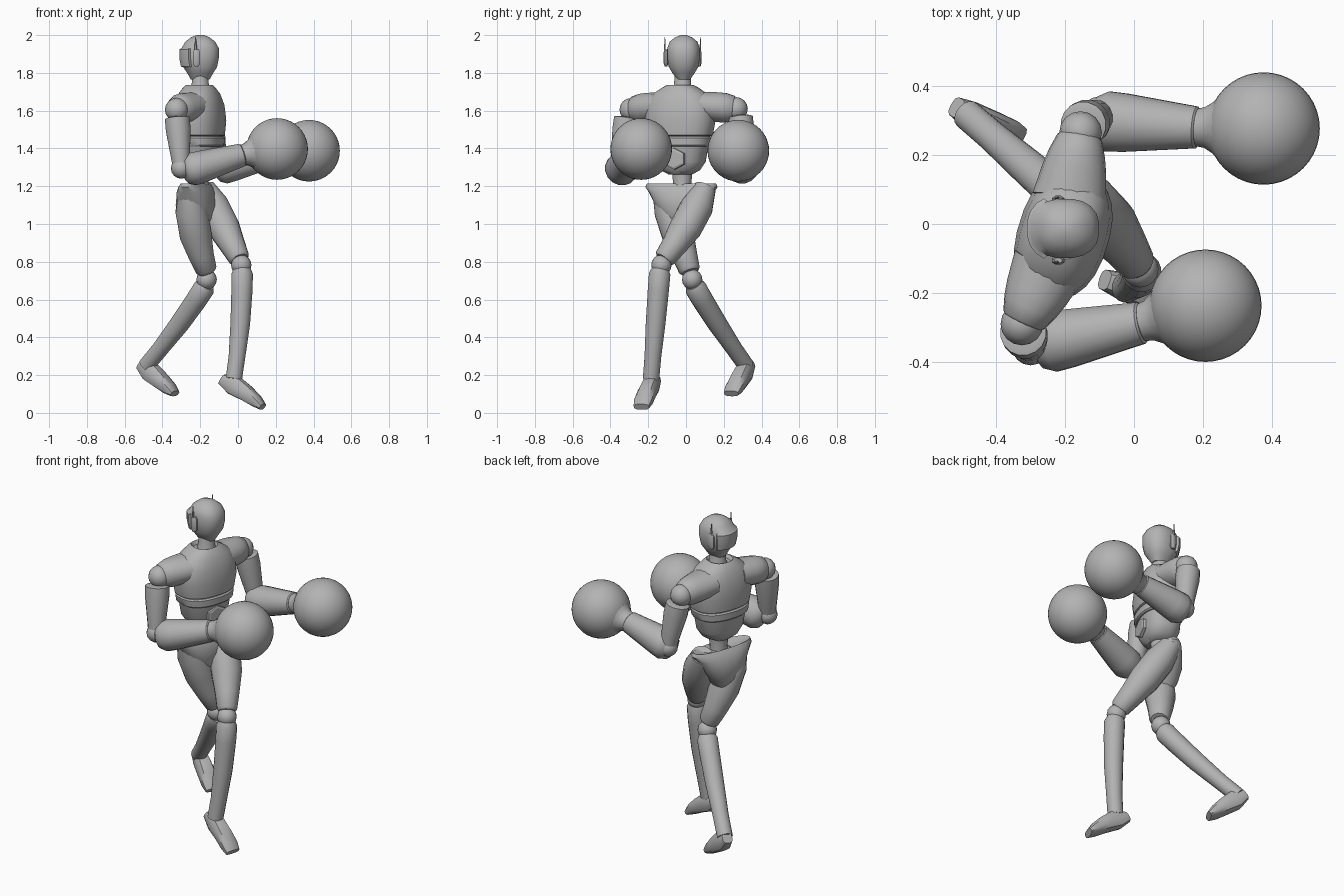
import bpy, bmesh, math
from mathutils import Vector

if "Cube" in bpy.data.objects:
    bpy.data.objects.remove(bpy.data.objects["Cube"], do_unlink=True)

COLOUR = (0.45, 0.45, 0.45, 1)
grey = bpy.data.materials.new("plain grey")
grey.use_nodes = True
grey.diffuse_color = COLOUR
grey.node_tree.nodes["Principled BSDF"].inputs["Base Color"].default_value = COLOUR

UP = Vector((0, 0, 1))
SIDE = Vector((0, 1, 0))                        # sideways axis of head and legs
LEFT = Vector((0.3, 0.95, 0)).normalized()      # sideways axis of the turned trunk
FORWARD = LEFT.cross(UP)


def finish(name, bm, angle):
    bmesh.ops.recalc_face_normals(bm, faces=bm.faces)
    mesh = bpy.data.meshes.new(name)
    bm.to_mesh(mesh)
    bm.free()
    mesh.materials.append(grey)
    part = bpy.data.objects.new(name, mesh)
    bpy.context.collection.objects.link(part)
    bpy.ops.object.select_all(action="DESELECT")
    part.select_set(True)
    bpy.context.view_layer.objects.active = part
    bpy.ops.object.shade_smooth_by_angle(angle=math.radians(angle))


def loft(name, points, sizes, side=SIDE, axis=None, sides=16, power=1.0, edit=None, angle=40):
    """Skin rings, each with a (half width, half depth) size, along a path."""
    bm = bmesh.new()
    loops = []
    last = len(points) - 1
    for i, (point, size) in enumerate(zip(points, sizes)):
        along = axis or (points[min(i + 1, last)] - points[max(i - 1, 0)]).normalized()
        across = (side - along * side.dot(along)).normalized()
        front = across.cross(along)
        loop = []
        for k in range(sides):
            turn = math.tau * (k + 0.5) / sides
            u, v = [math.copysign(abs(w) ** power, w) for w in (math.cos(turn), math.sin(turn))]
            loop.append(bm.verts.new(point + across * u * size[0] + front * v * size[-1]))
        loops.append(loop)
    for low, high in zip(loops, loops[1:]):
        for k in range(sides):
            bm.faces.new((low[k - 1], low[k], high[k], high[k - 1]))
    bm.faces.new(loops[0])
    bm.faces.new(loops[-1])
    if edit:
        edit(bm)
    finish(name, bm, angle)


def stack(name, x, y, profile, **options):
    """Level rings above one spot, from rows of height and sizes."""
    loft(name, [Vector((x, y, row[0])) for row in profile],
         [row[1:] for row in profile], axis=UP, **options)


def limb(name, start, end, profile, bow=(0, 0, 0), **options):
    """Tapered tube with a gentle bow, from rows of fraction and sizes."""
    points = [start.lerp(end, row[0]) + Vector(bow) * 4 * row[0] * (1 - row[0])
              for row in profile]
    loft(name, points, [row[1:] for row in profile], **options)


def ball(name, centre, radius, segments=16):
    bm = bmesh.new()
    bmesh.ops.create_uvsphere(bm, u_segments=segments, v_segments=segments // 2, radius=radius)
    bmesh.ops.translate(bm, verts=bm.verts, vec=centre)
    finish(name, bm, 60)


def sink_visor(bm):
    bm.normal_update()
    faces = [f for f in bm.faces if f.normal.x > 0.45
             and 1.83 < f.calc_center_median().z < 1.93]
    bmesh.ops.inset_region(bm, faces=faces, thickness=0.006, depth=-0.012)


# Head with a sunken visor, ear pods and antennae
stack("head", -0.2, -0.013, [
    (1.765, .035, .05), (1.8, .06, .07), (1.83, .078, .09), (1.88, .087, .1),
    (1.93, .087, .1), (1.965, .074, .08), (1.988, .046, .05), (2, .015, .02)],
    sides=20, power=0.85, edit=sink_visor)
stack("neck", -0.2, -0.018, [(1.69, .06), (1.73, .047), (1.8, .042)])
for name, sign in (("left", 1), ("right", -1)):
    ear = -0.018 + sign * 0.088
    stack(name + "_ear_pod", -0.22, ear, [
        (1.835, .008, .012), (1.85, .013, .02), (1.91, .013, .02), (1.925, .008, .012)], sides=8)
    stack(name + "_antenna", -0.224, ear + sign * 0.006, [(1.92, .005, .008), (1.99, .002)], sides=6)

# Trunk, turned to its right
TRUNK = (-0.205, -0.03)
TURNED = {"side": LEFT, "sides": 24, "power": 0.85}
stack("chest", *TRUNK, [
    (1.465, .165, .118), (1.47, .174, .126), (1.55, .19, .132), (1.63, .185, .122),
    (1.69, .145, .102), (1.725, .09, .08), (1.735, .07, .07), (1.715, .058, .056)], **TURNED)
stack("rib_band", *TRUNK, [
    (1.41, .156, .117), (1.417, .164, .125), (1.455, .17, .126), (1.462, .164, .118)], **TURNED)
stack("abdomen", *TRUNK, [
    (1.262, .06), (1.285, .105, .085), (1.33, .135, .104), (1.47, .16, .115)], **TURNED)
belly = Vector((*TRUNK, 1.345)) + FORWARD * 0.1
limb("belly_plate", belly, belly + FORWARD * 0.02,
     [(0, .066, .058), (.8, .064, .056), (1, .052, .045)], side=LEFT, sides=6, angle=20)
stack("waist", -0.205, -0.02, [(1.13, .06), (1.2, .048), (1.28, .055)])
stack("pelvis", -0.222, -0.024, [
    (.96, .035, .05), (1.03, .085, .085), (1.1, .14, .1), (1.165, .175, .088),
    (1.195, .198, .07), (1.215, .19, .055), (1.195, .1, .04)], **TURNED)

# Arms: shoulder, elbow, forearm start, forearm end, glove centre
ARMS = {
    "left": ((-.155, .265, 1.61), (-.1, .315, 1.3), (-.075, .297, 1.3),
             (.18, .28, 1.36), (.376, .277, 1.388)),
    "right": ((-.325, -.29, 1.605), (-.3, -.355, 1.295), (-.24, -.342, 1.29),
              (.02, -.287, 1.365), (.207, -.237, 1.397)),
}
for name, joints in ARMS.items():
    shoulder, elbow, start, wrist, glove = map(Vector, joints)
    limb(name + "_shoulder", Vector((*TRUNK, 1.635)), shoulder, [
        (.35, .075, .108), (.65, .08, .093), (.8, .079, .082), (.95, .069, .066), (.98, .057)],
        side=UP, sides=18)
    ball(name + "_shoulder_ball", shoulder, 0.062)
    sleeve_top = shoulder.lerp(elbow, 0.13) + SIDE * math.copysign(0.016, shoulder.y)
    limb(name + "_upper_arm", sleeve_top, elbow,
         [(0, .05), (.02, .067), (.25, .067), (.75, .052), (1, .045)])
    ball(name + "_elbow", elbow, 0.055)
    limb(name + "_forearm", start, wrist,
         [(-.18, .05), (-.13, .072), (0, .089), (.2, .086), (1, .062), (1.02, .056)])
    limb(name + "_cuff", wrist, glove, [(0, .055), (.13, .06), (.26, .076), (.38, .102)])
    ball(name + "_glove", glove, 0.163, 40)

# Legs: start, end and bow of the thigh, shin and foot
LEGS = {
    "left": {
        "thigh": ((-.18, .1, 1.19), (.01, -.12, .81), (0, .02, 0)),
        "shin": ((.022, -.137, .765), (-.022, -.185, .18), (.012, 0, 0)),
        "foot": ((-.085, -.162, .178), (.13, -.236, .032), (0, 0, .015))},
    "right": {
        "thigh": ((-.255, -.12, 1.18), (-.163, .022, .745), (-.02, 0, 0)),
        "shin": ((-.168, .04, .68), (-.485, .318, .25), (.02, -.015, .01)),
        "foot": ((-.515, .338, .258), (-.335, .24, .102), (0, 0, .005))},
}
SHAPES = {
    "thigh": [(0, .06), (.25, .086), (.55, .086), (.8, .068), (.97, .057), (1, .046)],
    "shin": [(0, .045), (.05, .058), (.2, .057), (.5, .053), (.8, .045), (1, .044)],
    "foot": [(0, .03), (.28, .042, .056), (.6, .048, .045), (.85, .051, .033), (1, .044, .018)],
}
for name, leg in LEGS.items():
    for part, (start, end, bow) in leg.items():
        start, end = Vector(start), Vector(end)
        options = {}
        if part == "foot":
            heading = (end - start).normalized()
            options = {"axis": heading, "side": UP.cross(heading), "sides": 10, "power": 0.7}
        limb(name + "_" + part, start, end, SHAPES[part], bow, **options)
    knee = Vector(leg["thigh"][1]).lerp(Vector(leg["shin"][0]), 0.6)
    ball(name + "_knee", knee, 0.054)
